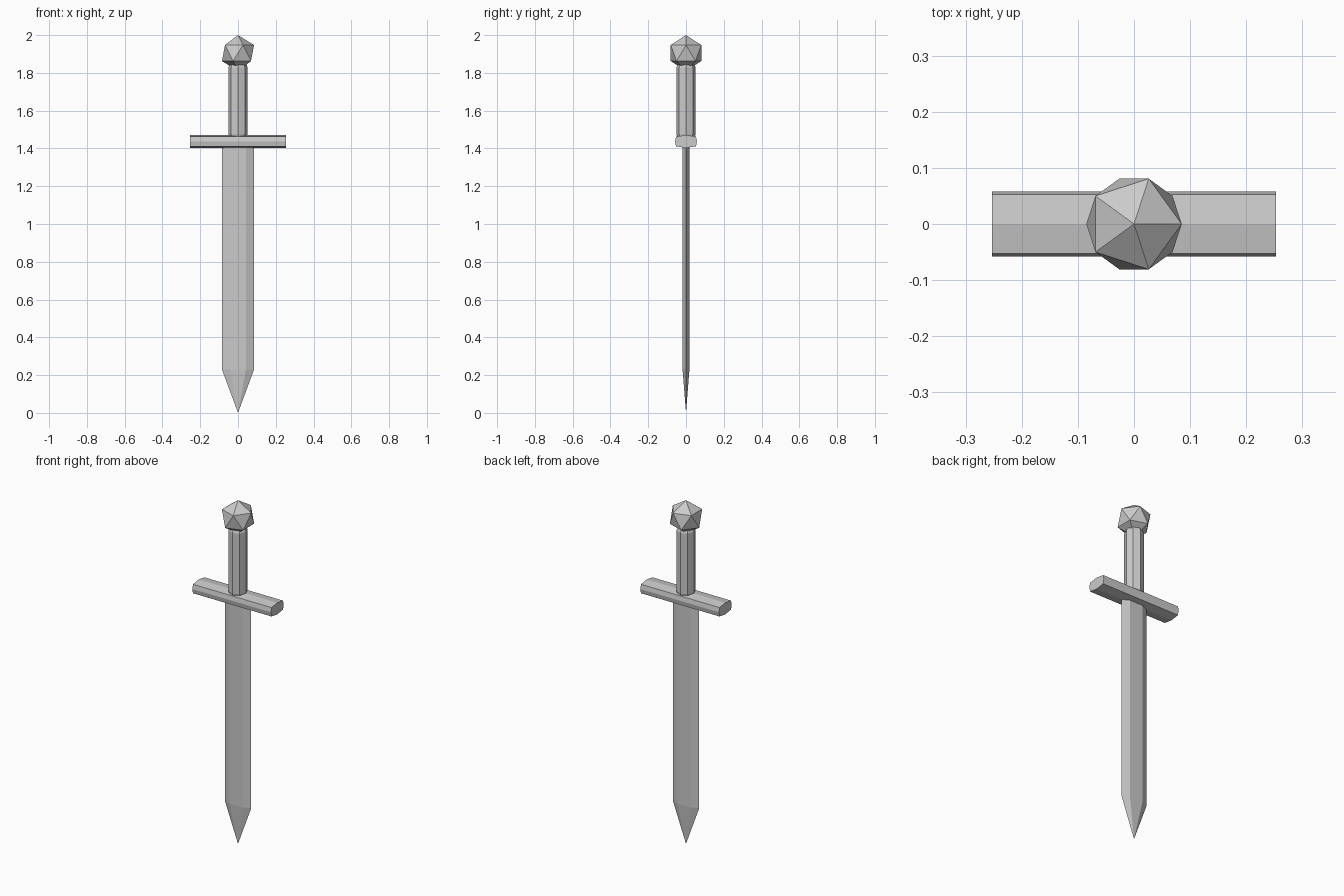
import bpy, bmesh
from math import cos, sin, pi

if "Cube" in bpy.data.objects:
    bpy.data.objects.remove(bpy.data.objects["Cube"])


def ring(sides, rx, ry, z):
    return [(rx * cos(2 * pi * i / sides), ry * sin(2 * pi * i / sides), z)
            for i in range(sides)]


def loft(name, rings, tip=None):
    """Skin equal-sized rings; close the start with a point if given."""
    bm = bmesh.new()
    loops = [[bm.verts.new(p) for p in r] for r in rings]
    n = len(loops[0])
    for a, b in zip(loops, loops[1:]):
        for i in range(n):
            j = (i + 1) % n
            bm.faces.new((a[i], a[j], b[j], b[i]))
    if tip:
        t = bm.verts.new(tip)
        for i in range(n):
            bm.faces.new((t, loops[0][(i + 1) % n], loops[0][i]))
    else:
        bm.faces.new(loops[0])
    bm.faces.new(loops[-1])
    bmesh.ops.recalc_face_normals(bm, faces=bm.faces)
    mesh = bpy.data.meshes.new(name)
    bm.to_mesh(mesh)
    bm.free()
    obj = bpy.data.objects.new(name, mesh)
    bpy.context.collection.objects.link(obj)
    return obj


# Blade: flattened hexagonal prism ending in a point
loft("blade", [ring(6, 0.085, 0.021, z) for z in (0.23, 1.42)], tip=(0, 0, 0))

# Crossguard: bar with a softly ridged eight-sided section
section = [(0, 0.034), (0.053, 0.026), (0.058, 0), (0.053, -0.026),
           (0, -0.034), (-0.053, -0.026), (-0.058, 0), (-0.053, 0.026)]
loft("crossguard", [[(x, y, 1.437 + z) for y, z in section] for x in (-0.253, 0.253)])

# Grip: octagonal, narrowed at both ends
grip = [(1.45, 0.043), (1.475, 0.051), (1.828, 0.051), (1.852, 0.042)]
loft("grip", [ring(8, r, r, z) for z, r in grip])

# Pommel: icosahedron
bpy.ops.mesh.primitive_ico_sphere_add(subdivisions=1, radius=0.095, location=(0, 0, 1.905))
bpy.context.object.name = "pommel"
